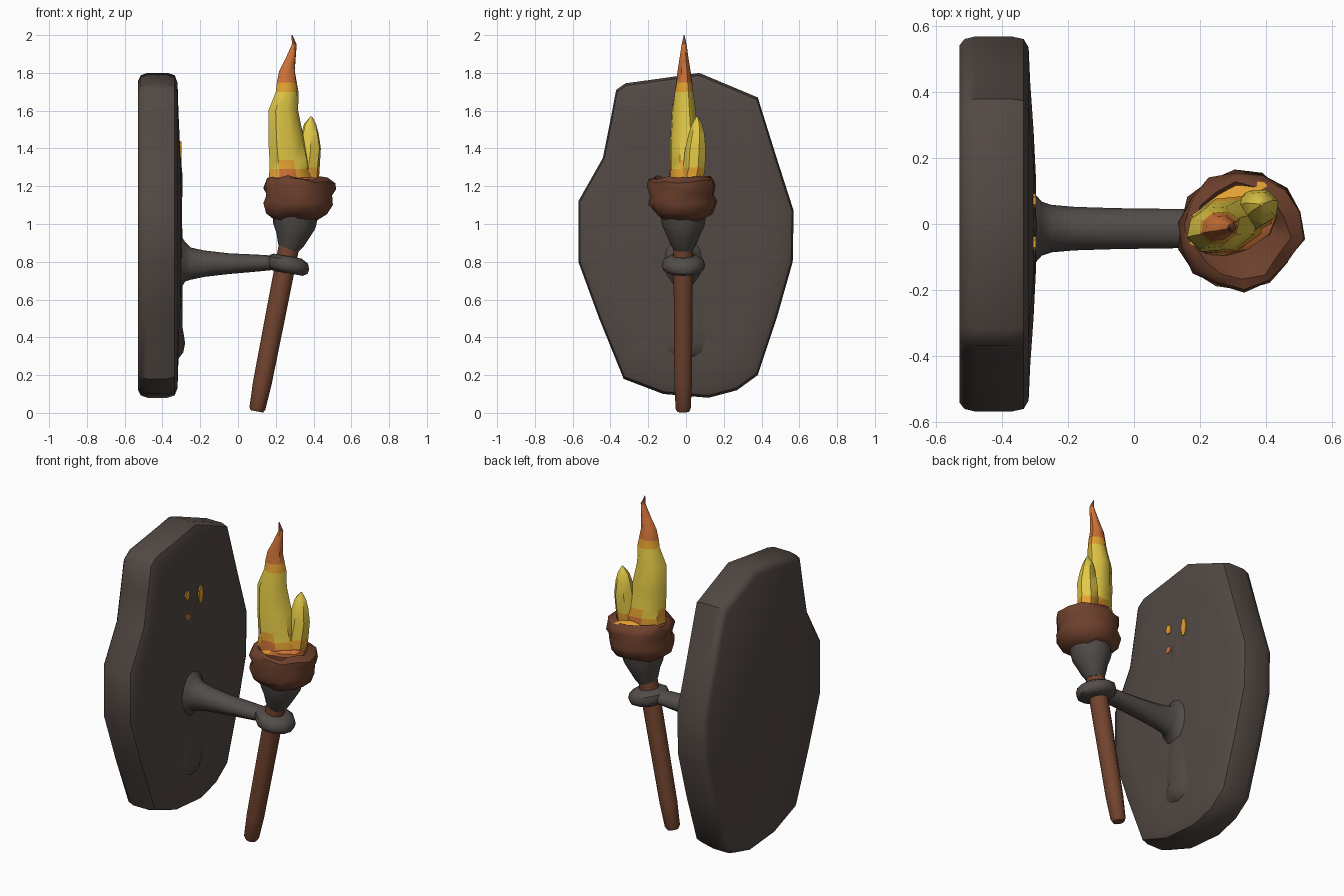
import bpy, bmesh, math, random
from mathutils import Vector

random.seed(4)


def mat(name, r, g, b):
    m = bpy.data.materials.new(name)
    m.diffuse_color = (r, g, b, 1)
    return m


STONE = mat("dark stone", 0.085, 0.066, 0.058)
IRON = mat("iron grey", 0.085, 0.074, 0.068)
WOOD = mat("wood brown", 0.17, 0.058, 0.028)
CLOTH = mat("wrap brown", 0.155, 0.052, 0.026)
YELLOW = mat("flame yellow", 0.76, 0.58, 0.06)
AMBER = mat("flame amber", 0.78, 0.36, 0.03)
ORANGE = mat("flame orange", 0.62, 0.17, 0.04)
TIP = mat("flame tip", 0.25, 0.075, 0.035)


def skin(name, rings, mats, rule=None, angle=45):
    """Bridge equal-length vertex rings and cap both ends."""
    bm = bmesh.new()
    rows = [[bm.verts.new(p) for p in ring] for ring in rings]
    n = len(rows[0])
    for a, b in zip(rows, rows[1:]):
        for i in range(n):
            j = (i + 1) % n
            bm.faces.new((a[i], a[j], b[j], b[i]))
    bm.faces.new(rows[0][::-1])
    bm.faces.new(rows[-1])
    bmesh.ops.recalc_face_normals(bm, faces=bm.faces[:])
    if rule:
        for f in bm.faces:
            f.material_index = rule(f.calc_center_median())
    me = bpy.data.meshes.new(name)
    bm.to_mesh(me)
    bm.free()
    for m in mats:
        me.materials.append(m)
    ob = bpy.data.objects.new(name, me)
    bpy.context.collection.objects.link(ob)
    bpy.ops.object.select_all(action='DESELECT')
    ob.select_set(True)
    bpy.context.view_layer.objects.active = ob
    bpy.ops.object.shade_smooth_by_angle(angle=math.radians(angle))
    return ob


def ring(z, cx, cy, rx, ry, n=10, rot=0.0, tilt=0.0, jit=0.0, zjit=0.0):
    """Horizontal ellipse, tilted down towards +x, with optional roughness."""
    pts = []
    for i in range(n):
        a = 2 * math.pi * i / n
        k = 1 + random.uniform(-jit, jit)
        u, v = rx * k * math.cos(a), ry * k * math.sin(a)
        x = u * math.cos(rot) - v * math.sin(rot)
        y = u * math.sin(rot) + v * math.cos(rot)
        pts.append((cx + x, cy + y, z - tilt * x + random.uniform(-zjit, zjit)))
    return pts


# Wall plate: irregular slab outline (y, z), rounded rim, slightly domed front
outline = [(-.37, 1.71), (-.32, 1.745), (-.1, 1.775), (.07, 1.8), (.38, 1.67),
           (.48, 1.35), (.57, 1.07), (.565, .8), (.48, .5), (.38, .2), (.27, .12),
           (.12, .08), (-.12, .1), (-.33, .18), (-.46, .5), (-.57, .8),
           (-.57, 1.12), (-.44, 1.35), (-.4, 1.55)]
steps = [(-.53, .95), (-.515, .985), (-.48, 1), (-.375, 1), (-.335, .985),
         (-.32, .94), (-.315, .75), (-.305, .5), (-.297, .22)]
skin("wall_plate", [[(x, y * s, .94 + (z - .94) * s) for y, z in outline]
                    for x, s in steps], [STONE])


def front_ridge(name, pts):
    """Low worn swelling on the plate front: (z, half width, x of crest)."""
    skin(name, [[(-.33, -w, z), (c - .008, -w * .4, z), (c, 0, z),
                 (c - .008, w * .4, z), (-.33, w, z)] for z, w, c in pts], [STONE], angle=60)


front_ridge("lower_swelling", [(.28, .05, -.32), (.32, .12, -.29), (.37, .13, -.28),
                               (.45, .15, -.293), (.7, .17, -.295)])
front_ridge("upper_swelling", [(.85, .17, -.292), (1.05, .14, -.297),
                               (1.25, .1, -.293), (1.42, .05, -.31)])

# Bracket arm flaring into the plate
arm = [(-.33, .165, .125, .80), (-.305, .145, .11, .80), (-.28, .105, .082, .80),
       (-.25, .085, .072, .79), (-.18, .07, .066, .79), (-.05, .055, .062, .79),
       (.1, .045, .06, .793), (.2, .037, .058, .795)]
skin("bracket_arm", [[(x, -.014 + ry * math.cos(i * math.pi / 6),
                       zc + rz * math.sin(i * math.pi / 6)) for i in range(12)]
                     for x, rz, ry, zc in arm], [IRON], angle=60)

# Collar gripping the handle
skin("collar", [ring(z, .262, -.014, r, r, 12, 0, .18) for z, r in
                [(.74, .08), (.755, .106), (.78, .115), (.81, .108), (.83, .075)]], [IRON])

# Leaning wooden handle
skin("handle", [ring(z, .098 + .195 * z, -.015, r, r, 10, 0, .19) for z, r in
                [(.008, .033), (.025, .042), (.16, .049), (.55, .052), (.9, .054)]], [WOOD])

# Iron cup
skin("cup", [ring(z, cx, -.014, r, r, 12, 0, .12) for z, cx, r in
             [(.86, .272, .05), (.89, .28, .068), (.94, .292, .088),
              (.99, .298, .112), (1.08, .305, .125)]], [IRON])

# Lumpy cloth wrap with a sunken top
wrap = [(1.02, .31, .11, .11, .05), (1.055, .315, .165, .155, .07),
        (1.11, .318, .185, .178, .05), (1.155, .32, .173, .165, .07),
        (1.195, .322, .188, .18, .08), (1.23, .322, .182, .174, .08),
        (1.245, .318, .15, .145, .08), (1.215, .315, .11, .105, .05)]
skin("cloth_wrap", [ring(z, cx, -.02, rx, ry, 14, .3, .03, j, .012)
                    for z, cx, rx, ry, j in wrap], [CLOTH], angle=50)

# Embers at the flame's foot
skin("embers", [ring(1.2, .3, .01, .15, .1, 12, .5, 0, .1),
                ring(1.238, .3, .01, .15, .1, 12, .5, 0, .12, .012),
                ring(1.262, .3, .01, .09, .06, 12, .5)], [AMBER, ORANGE],
     lambda c: 1 if c.x > .3 and c.y < .02 else 0)

FIRE = [YELLOW, AMBER, ORANGE, TIP]


def fire_rule(c):
    wave = .02 * math.sin(40 * c.x + 25 * c.y)
    if c.z > 1.92:
        return 3
    if c.z > 1.76 or c.z < 1.262 + wave:
        return 2
    return 1 if c.z < 1.31 + wave or c.z > 1.725 else 0


# Main flame tongue with a curling tip
main = [(1.21, .28, 0, .125, .085), (1.25, .28, 0, .12, .085), (1.29, .275, 0, .115, .085),
        (1.34, .268, -.005, .112, .08), (1.45, .255, -.008, .1, .073),
        (1.6, .241, -.01, .084, .064), (1.7, .258, -.01, .063, .052),
        (1.75, .259, -.01, .054, .044), (1.81, .258, -.01, .045, .036),
        (1.87, .277, -.01, .029, .026), (1.95, .298, -.01, .014, .014),
        (2.0, .286, -.01, .002, .002)]
skin("main_flame", [ring(z, cx, cy, rx, ry, 8, .35, 0, .05) for z, cx, cy, rx, ry in main],
     FIRE, fire_rule)

# Small side tongue
side = [(1.21, .36, .03, .07, .06), (1.25, .365, .035, .07, .06), (1.3, .37, .045, .066, .058),
        (1.4, .382, .052, .06, .055), (1.48, .382, .058, .047, .042),
        (1.53, .382, .06, .032, .028), (1.57, .388, .06, .004, .004)]
skin("side_flame", [ring(z, cx, cy, rx, ry, 7, .3, 0, .04) for z, cx, cy, rx, ry in side],
     FIRE, fire_rule)

# Small glowing flecks on the plate front
for k, (y, z, h, m) in enumerate([(-.06, 1.41, .03, AMBER), (.07, 1.37, .06, AMBER),
                                  (-.06, 1.28, .02, ORANGE)]):
    skin("glow_fleck_%d" % k,
         [[(x, y + .022 * math.cos(a * math.pi / 3), z + h * math.sin(a * math.pi / 3))
           for a in range(6)] for x in (-.306, -.298)], [m])
